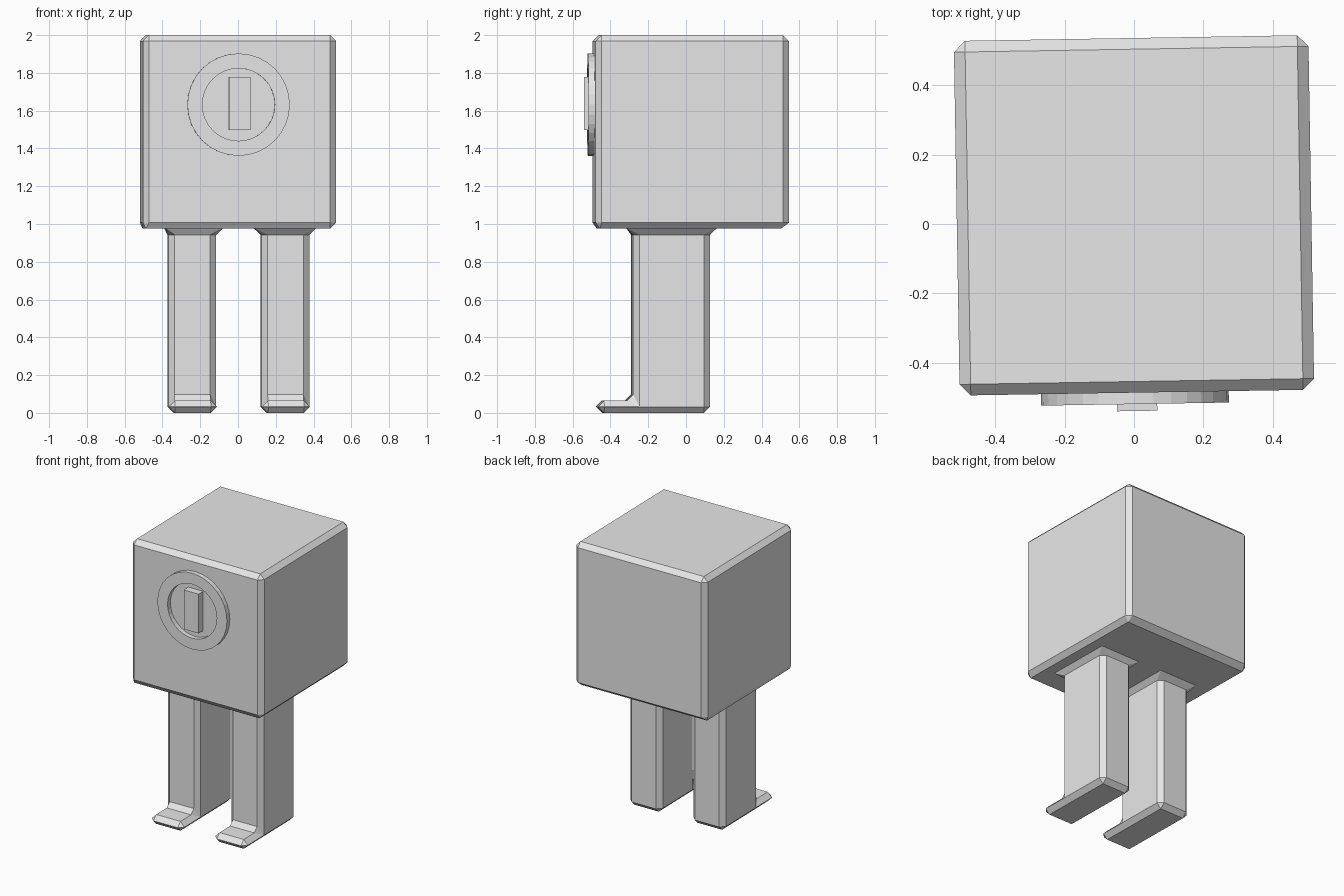
import bpy, bmesh, math
from mathutils import Matrix

if "Cube" in bpy.data.objects:
    bpy.data.objects.remove(bpy.data.objects["Cube"])

TURN = math.radians(0.95)          # the whole figure is turned slightly
PLACE = Matrix.Translation((0, 0.025, 0)) @ Matrix.Rotation(TURN, 4, 'Z')

grey = bpy.data.materials.new("light grey")
grey.diffuse_color = (0.8, 0.8, 0.8, 1)
grey.use_nodes = True
grey.node_tree.nodes["Principled BSDF"].inputs["Base Color"].default_value = grey.diffuse_color


def make(name, bm):
    bmesh.ops.recalc_face_normals(bm, faces=bm.faces)
    mesh = bpy.data.meshes.new(name)
    bm.to_mesh(mesh)
    bm.free()
    mesh.materials.append(grey)
    ob = bpy.data.objects.new(name, mesh)
    bpy.context.collection.objects.link(ob)
    ob.matrix_world = PLACE
    return ob


def box(name, lo, hi):
    bm = bmesh.new()
    bmesh.ops.create_cube(bm, size=1)
    for v in bm.verts:
        v.co = [a + (c + 0.5) * (b - a) for c, a, b in zip(v.co, lo, hi)]
    return make(name, bm)


def leg(name, x0, x1):
    """L-shaped side profile (y, z) of leg and foot, extruded across x."""
    profile = [(0.096, 0), (0.096, 1.2), (-0.31, 1.2),
               (-0.31, 0.066), (-0.496, 0.066), (-0.496, 0)]
    bm = bmesh.new()
    face = bm.faces.new([bm.verts.new((x0, y, z)) for y, z in profile])
    out = bmesh.ops.extrude_face_region(bm, geom=[face])
    verts = [g for g in out["geom"] if isinstance(g, bmesh.types.BMVert)]
    bmesh.ops.translate(bm, verts=verts, vec=(x1 - x0, 0, 0))
    return make(name, bm)


def ring(name, cx, cz, r_in, r_out, y0, y1, sides=32):
    bm = bmesh.new()
    loops = []
    for r, y in ((r_out, y0), (r_out, y1), (r_in, y1), (r_in, y0)):
        loops.append([bm.verts.new((cx + r * math.cos(2 * math.pi * i / sides), y,
                                    cz + r * math.sin(2 * math.pi * i / sides)))
                      for i in range(sides)])
    for k in range(4):
        a, b = loops[k], loops[(k + 1) % 4]
        for i in range(sides):
            j = (i + 1) % sides
            bm.faces.new((a[i], a[j], b[j], b[i]))
    return make(name, bm)


# Cube body joined with both legs, then chamfered all round
body = box("body", (-0.512, -0.512, 0.975), (0.512, 0.512, 2.0))
for side, x0, x1 in (("left", -0.373, -0.12), ("right", 0.12, 0.373)):
    part = leg(side + "_leg", x0, x1)
    part.hide_render = True
    part.hide_viewport = True
    union = body.modifiers.new(side + " leg union", 'BOOLEAN')
    union.operation = 'UNION'
    union.solver = 'EXACT'
    union.object = part
chamfer = body.modifiers.new("chamfer", 'BEVEL')
chamfer.width = 0.0322
chamfer.segments = 1
chamfer.limit_method = 'ANGLE'
chamfer.angle_limit = math.radians(30)
chamfer.use_clamp_overlap = False

# Round eye on the front with an upright slit pupil
ring("eye_ring", -0.006, 1.632, 0.192, 0.271, -0.50, -0.545)
box("eye_pupil", (-0.058, -0.565, 1.498), (0.058, -0.50, 1.778))
